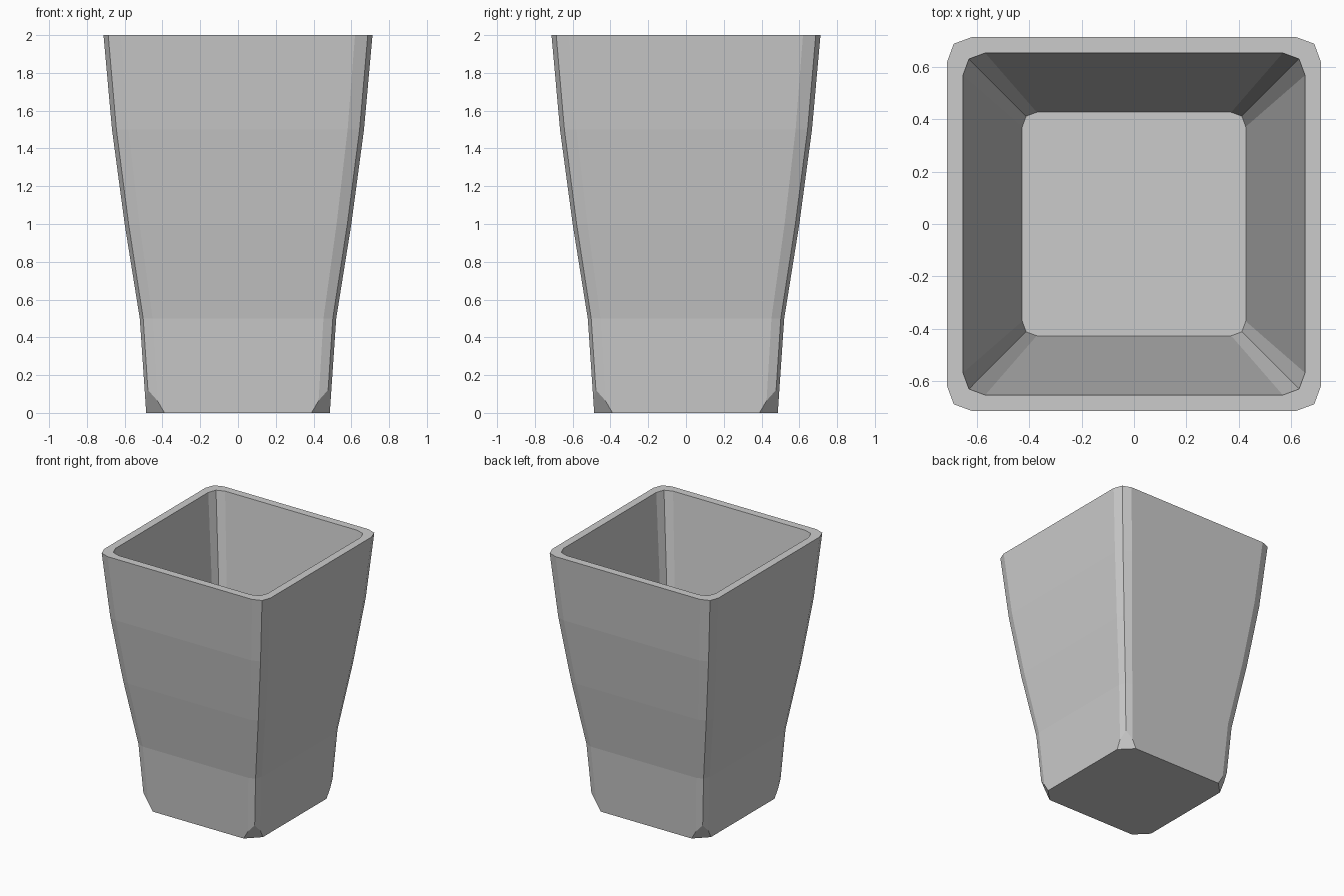
import bpy, bmesh
from mathutils import Vector

if "Cube" in bpy.data.objects:
    bpy.data.objects.remove(bpy.data.objects["Cube"])

grey = bpy.data.materials.new("light_grey")
grey.diffuse_color = (0.6, 0.6, 0.6, 1)
grey.use_nodes = True
grey.node_tree.nodes["Principled BSDF"].inputs["Base Color"].default_value = grey.diffuse_color


def section(bm, half, z):
    """Square ring with two-segment chamfered corners."""
    corner = [(1, 0.87), (0.965, 0.965), (0.87, 1)]
    ring = []
    for _ in range(4):
        ring += [bm.verts.new((x * half, y * half, z)) for x, y in corner]
        corner = [(-y, x) for x, y in corner]
    return ring


bm = bmesh.new()

# Outer wall going up, over the rim, then straight down the inner wall
profile = [(0.486, 0), (0.52, 0.5), (0.6, 1.0), (0.667, 1.5), (0.712, 2.0),
           (0.652, 2.0), (0.426, 0.1)]
rings = [section(bm, h, z) for h, z in profile]
for a, b in zip(rings, rings[1:]):
    for i in range(12):
        j = (i + 1) % 12
        bm.faces.new((a[i], a[j], b[j], b[i]))

# Underside and inner floor
bm.faces.new(rings[0][::-1])
bm.faces.new(rings[-1])

# Slanted cuts that trim the four bottom corners
for sx in (1, -1):
    for sy in (1, -1):
        cut = bmesh.ops.bisect_plane(
            bm, geom=bm.verts[:] + bm.edges[:] + bm.faces[:],
            plane_co=Vector((sx * 0.4375, sy * 0.4375, 0)),
            plane_no=Vector((sx, sy, -0.65)), clear_outer=True)
        edges = [e for e in cut["geom_cut"] if isinstance(e, bmesh.types.BMEdge)]
        bmesh.ops.contextual_create(bm, geom=edges)

bmesh.ops.recalc_face_normals(bm, faces=bm.faces[:])
mesh = bpy.data.meshes.new("planter_pot")
bm.to_mesh(mesh)
bm.free()
mesh.materials.append(grey)
pot = bpy.data.objects.new("planter_pot", mesh)
bpy.context.collection.objects.link(pot)
